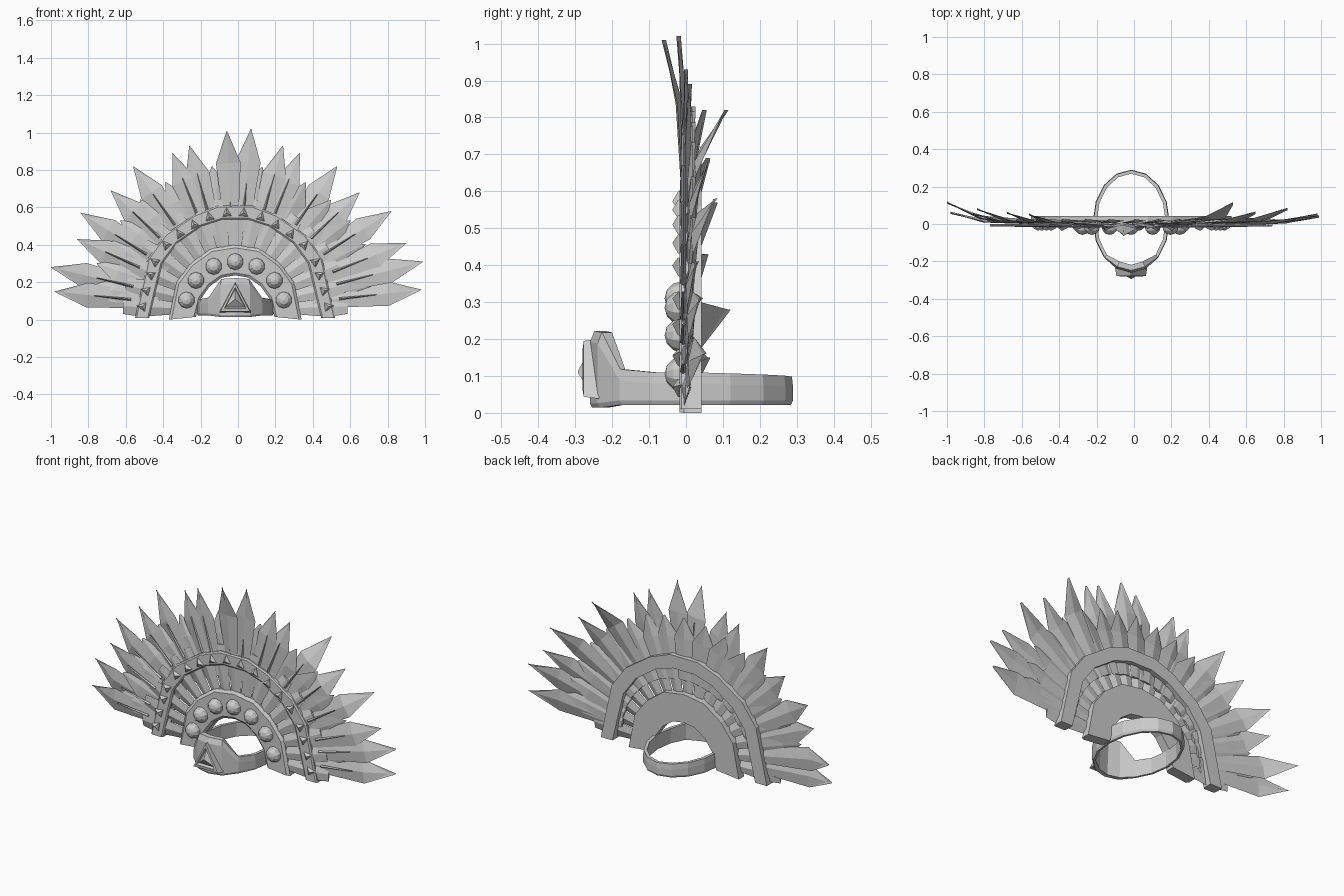
import bpy, bmesh
from math import sin, cos, pi, radians, atan2, hypot
from mathutils import Matrix

if "Cube" in bpy.data.objects:
    bpy.data.objects.remove(bpy.data.objects["Cube"], do_unlink=True)

GREY = 0.6
CX = -0.015    # middle of the fan
FLOOR = 0.015  # feathers are trimmed level here

mat = bpy.data.materials.new("plain grey")
mat.use_nodes = True
mat.diffuse_color = (GREY, GREY, GREY, 1)
mat.node_tree.nodes["Principled BSDF"].inputs["Base Color"].default_value = (GREY, GREY, GREY, 1)


def finish(name, bm):
    bmesh.ops.recalc_face_normals(bm, faces=bm.faces)
    mesh = bpy.data.meshes.new(name)
    bm.to_mesh(mesh)
    bm.free()
    mesh.materials.append(mat)
    ob = bpy.data.objects.new(name, mesh)
    bpy.context.collection.objects.link(ob)
    return ob


def loft(bm, sections, closed=False):
    """Skin a row of equal cross-sections, capped unless the row is a loop."""
    rings = [[bm.verts.new(p) for p in s] for s in sections]
    n = len(rings[0])
    pairs = list(zip(rings, rings[1:]))
    if closed:
        pairs.append((rings[-1], rings[0]))
    else:
        bm.faces.new(rings[0])
        bm.faces.new(rings[-1])
    for a, b in pairs:
        for i in range(n):
            j = (i + 1) % n
            bm.faces.new((a[i], a[j], b[j], b[i]))


def arch(name, outer, inner, profile):
    """Half outlines run from the foot to the crown and are mirrored."""
    def whole(half):
        left = [(-x, z) for x, z in half]
        return left + [p for p in reversed(half) if p[0] > 0]
    bm = bmesh.new()
    sections = []
    for (xo, zo), (xi, zi) in zip(whole(outer), whole(inner)):
        sections.append([(CX + xo + (xi - xo) * t, y, zo + (zi - zo) * t) for t, y in profile])
    loft(bm, sections)
    finish(name, bm)


def blade(bm, angle, stations, roll=0.0):
    """Ridged blade; stations are (radius, half width, y, half thickness)."""
    ux, uz = cos(angle), sin(angle)
    sections = []
    for r, w, y, t in stations:
        ring = []
        for side, dy in ((-1, 0), (0, -t), (1, 0), (0, t)):
            x = CX + ux * r - uz * w * side
            z = 0.05 + uz * r + ux * w * side
            ring.append((x, y + dy + roll * side, max(z, FLOOR)))
        sections.append(ring)
    loft(bm, sections)


# Long feathers, each given by its tip (x, y, z)
tips = [(-0.98, 0.06, 0.15), (-1.0, 0.115, 0.28), (-0.86, 0.055, 0.43), (-0.84, 0.08, 0.57),
        (-0.68, 0.06, 0.69), (-0.56, 0.05, 0.82), (-0.35, 0.01, 0.89), (-0.26, 0, 0.93),
        (-0.06, -0.06, 1.01), (0.07, -0.02, 1.02), (0.24, 0, 0.93), (0.33, 0.01, 0.89),
        (0.53, 0.11, 0.82), (0.65, 0.06, 0.68), (0.82, 0.08, 0.58), (0.9, 0.03, 0.41),
        (0.99, 0.04, 0.31), (0.98, 0.05, 0.16)]
long_bm, quill_bm = bmesh.new(), bmesh.new()
angles = []
for x, y, z in tips:
    dx, dz = x - CX, z - 0.05
    a, r = atan2(dz, dx), hypot(dx, dz)
    angles.append(a)
    blade(long_bm, a, [(0.42, 0.035, 0.005, 0.01), (r * 0.82, 0.066, y * 0.3, 0.01),
                       (r, 0.001, y, 0.001)], 0.006)
    blade(quill_bm, a, [(0.56, 0.007, -0.008, 0.008), (0.76, 0.002, -0.006, 0.006)])
finish("long_feathers", long_bm)
finish("feather_quills", quill_bm)

# Short feathers filling the gaps between the long ones
short_bm = bmesh.new()
for a, b in zip(angles, angles[1:]):
    blade(short_bm, (a + b) / 2, [(0.42, 0.04, 0.012, 0.008), (0.66, 0.066, 0.012, 0.008),
                                  (0.78, 0.002, 0.02, 0.002)], -0.006)
finish("short_feathers", short_bm)

# Inner row of feathers between the two arches
inner_bm = bmesh.new()
count = 17
for i in range(count):
    a = radians(2) + (pi - radians(4)) * i / (count - 1)
    blade(inner_bm, a, [(0.28, 0.028, 0.004, 0.01), (0.5, 0.052, 0, 0.014),
                        (0.6, 0.04, 0.004, 0.006)], 0.006)
finish("inner_feathers", inner_bm)

# Two arches with chamfered front rims
arch("inner_arch",
     [(0.355, 0), (0.315, 0.2), (0.24, 0.3), (0.13, 0.38), (0, 0.4)],
     [(0.21, 0.015), (0.185, 0.11), (0.135, 0.18), (0.07, 0.225), (0, 0.237)],
     [(0, 0.042), (0, -0.006), (0.1, -0.018), (0.92, -0.018), (1, -0.008), (1, 0.042)])
arch("outer_arch",
     [(0.535, 0.01), (0.465, 0.33), (0.375, 0.455), (0.22, 0.56), (0.09, 0.61)],
     [(0.46, 0.01), (0.39, 0.3), (0.31, 0.41), (0.18, 0.5), (0.07, 0.535)],
     [(0, 0.042), (0, -0.012), (0.1, -0.018), (0.9, -0.018), (1, -0.012), (1, 0.042)])

# Round studs on the inner arch
round_bm = bmesh.new()
for x, z in [(0, 0.31), (0.115, 0.285), (0.21, 0.21), (0.26, 0.105)]:
    for side in ((1, -1) if x else (1,)):
        bmesh.ops.create_uvsphere(
            round_bm, u_segments=10, v_segments=6, radius=0.046,
            matrix=Matrix.Translation((CX + x * side, -0.012, z)) @ Matrix.Rotation(pi / 2, 4, 'X'))
finish("round_studs", round_bm)


def triangle(cx, cz, y, up, wide, down, turn=0.0):
    pts = [(0, up), (wide, -down), (-wide, -down)]
    return [(cx + x * cos(turn) - z * sin(turn), y, cz + x * sin(turn) + z * cos(turn))
            for x, z in pts]


# Pyramid studs on the outer arch, pointing outward
stud_bm = bmesh.new()
for x, z in [(0.045, 0.572), (0.138, 0.55), (0.22, 0.51), (0.298, 0.46), (0.37, 0.4),
             (0.43, 0.31), (0.453, 0.24), (0.478, 0.155), (0.498, 0.07)]:
    for side in (1, -1):
        turn = -side * atan2(x, z)
        loft(stud_bm, [triangle(CX + x * side, z, y, 0.03 * s, 0.026 * s, 0.02 * s, turn)
                       for s, y in ((1, -0.012), (0.9, -0.022), (0.05, -0.036))])
finish("pyramid_studs", stud_bm)

# Headband, rising to a crest at the front
band_bm = bmesh.new()
steps = 16
sections = []
for i in range(steps):
    a = 2 * pi * i / steps
    away = min(i, steps - i)
    top = {0: 0.222, 1: 0.218, 2: 0.118}.get(away, 0.11 - 0.003 * max(away - 4, 0))
    low = 0.014 if away < 2 else 0.022
    thick = 0.03 if away < 2 else 0.018

    def at(inset, z):
        return (CX + (0.205 - inset) * sin(a), 0.015 - (0.275 - inset) * cos(a), z)
    lean = 0.012 if away < 2 else 0.003
    sections.append([at(0.006, low), at(0, low + 0.012), at(0, top - 0.03), at(lean, top),
                     at(thick + lean, top), at(thick, low)])
loft(band_bm, sections, closed=True)
finish("headband", band_bm)

# Triangular emblem with a raised frame and a pyramid inside
emblem_bm = bmesh.new()
loft(emblem_bm, [triangle(CX, 0.11, y, 0.092 * s, 0.086 * s, 0.072 * s)
                 for s, y in ((1, -0.235), (0.92, -0.277), (0.68, -0.28),
                              (0.6, -0.264), (0.03, -0.293))])
finish("front_emblem", emblem_bm)
